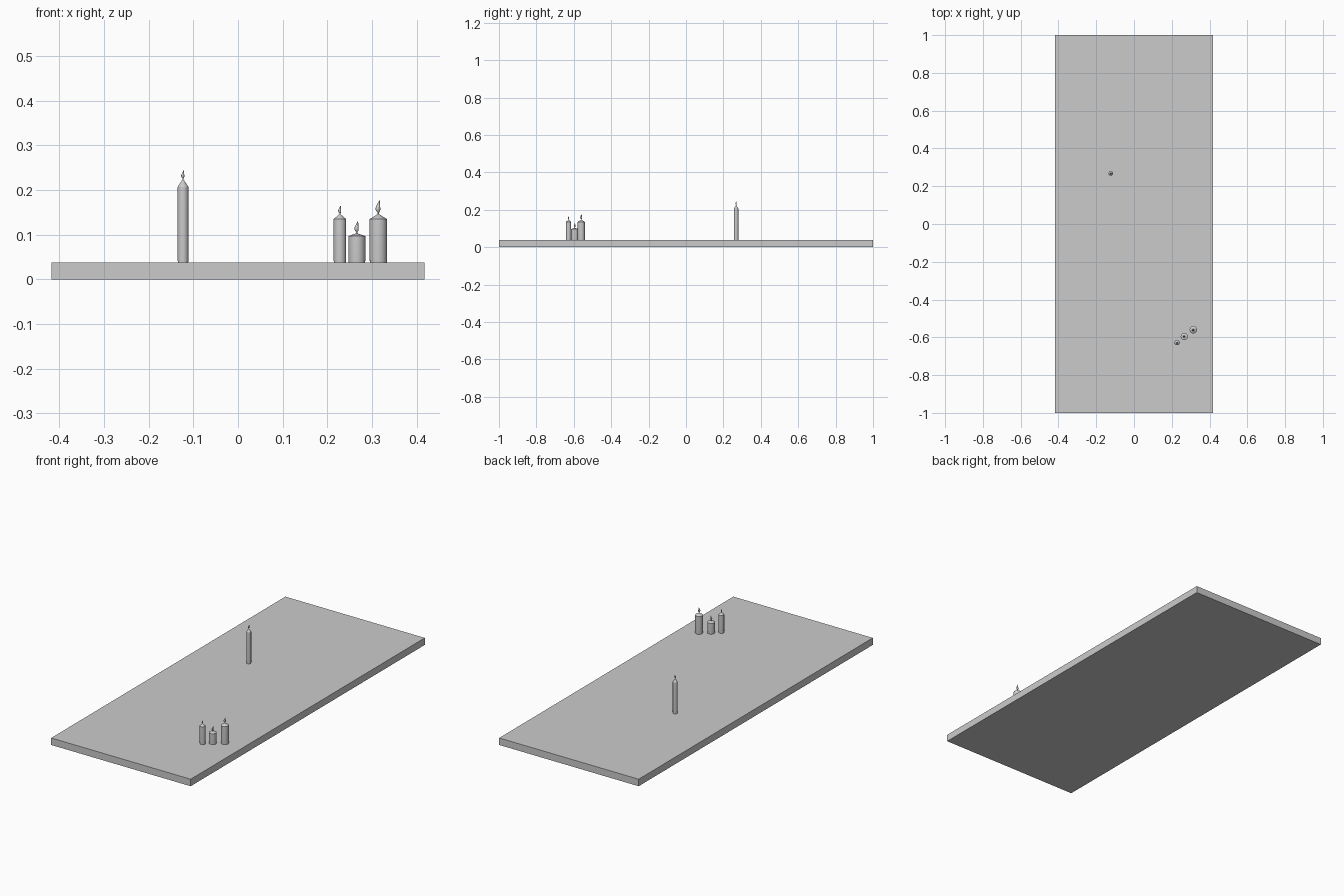
import bpy, bmesh, math

if "Cube" in bpy.data.objects:
    bpy.data.objects.remove(bpy.data.objects["Cube"])

# one flat grey for the whole model
grey = bpy.data.materials.new("plain_grey")
grey.diffuse_color = (0.6, 0.6, 0.6, 1)
grey.use_nodes = True
grey.node_tree.nodes["Principled BSDF"].inputs["Base Color"].default_value = grey.diffuse_color


def finish(bm, name, smooth_angle=None):
    bmesh.ops.recalc_face_normals(bm, faces=bm.faces)
    mesh = bpy.data.meshes.new(name)
    bm.to_mesh(mesh)
    bm.free()
    mesh.materials.append(grey)
    ob = bpy.data.objects.new(name, mesh)
    bpy.context.collection.objects.link(ob)
    if smooth_angle:
        bpy.ops.object.select_all(action='DESELECT')
        ob.select_set(True)
        bpy.context.view_layer.objects.active = ob
        bpy.ops.object.shade_smooth_by_angle(angle=math.radians(smooth_angle))
    return ob


def lathe(name, x, y, rings, sides, smooth_angle):
    """rings: (radius, z, x offset, y offset), bottom to top"""
    bm = bmesh.new()
    loops = []
    for r, z, dx, dy in rings:
        loops.append([bm.verts.new((x + dx + r * math.cos(2 * math.pi * i / sides),
                                    y + dy + r * math.sin(2 * math.pi * i / sides), z))
                      for i in range(sides)])
    for a, b in zip(loops, loops[1:]):
        for i in range(sides):
            j = (i + 1) % sides
            bm.faces.new((a[i], a[j], b[j], b[i]))
    bm.faces.new(loops[0][::-1])
    bm.faces.new(loops[-1])
    return finish(bm, name, smooth_angle)


# table slab
TOP = 0.038
bm = bmesh.new()
bmesh.ops.create_cube(bm, size=1)
for v in bm.verts:
    v.co = (v.co.x * 0.834, v.co.y * 2, (v.co.z + 0.5) * TOP)
finish(bm, "slab")

# candles: name, x, y, radius, shoulder z, wax tip z, flame tip z
candles = [
    ("tall_candle", -0.123, 0.268, 0.0120, 0.207, 0.224, 0.245),
    ("slim_candle", 0.228, -0.628, 0.0140, 0.135, 0.146, 0.166),
    ("short_candle", 0.266, -0.595, 0.0190, 0.097, 0.103, 0.131),
    ("wide_candle", 0.314, -0.560, 0.0195, 0.135, 0.146, 0.178),
]
# flame profile: height fraction, radius fraction, lean fraction
flame = [(0.0, 0.04, 0.0), (0.14, 0.05, 0.0), (0.22, 0.12, -0.01),
         (0.38, 0.17, -0.03), (0.55, 0.14, -0.02), (0.72, 0.09, 0.02),
         (0.87, 0.045, 0.06), (1.0, 0.005, 0.07)]

for name, x, y, r, shoulder, tip, top in candles:
    # wax body with pointed top
    lathe(name, x, y, [(r * 0.96, TOP - 0.001, 0, 0), (r, TOP + 0.006, 0, 0),
                       (r, shoulder, 0, 0), (r * 0.08, tip, 0, 0)], 20, 25)
    # wick and leaning flame
    h = top - tip + 0.001
    lathe(name + "_flame", x, y, [(rr * h, tip - 0.001 + t * h, lean * h, lean * h * 0.5)
                                  for t, rr, lean in flame], 10, 50)
